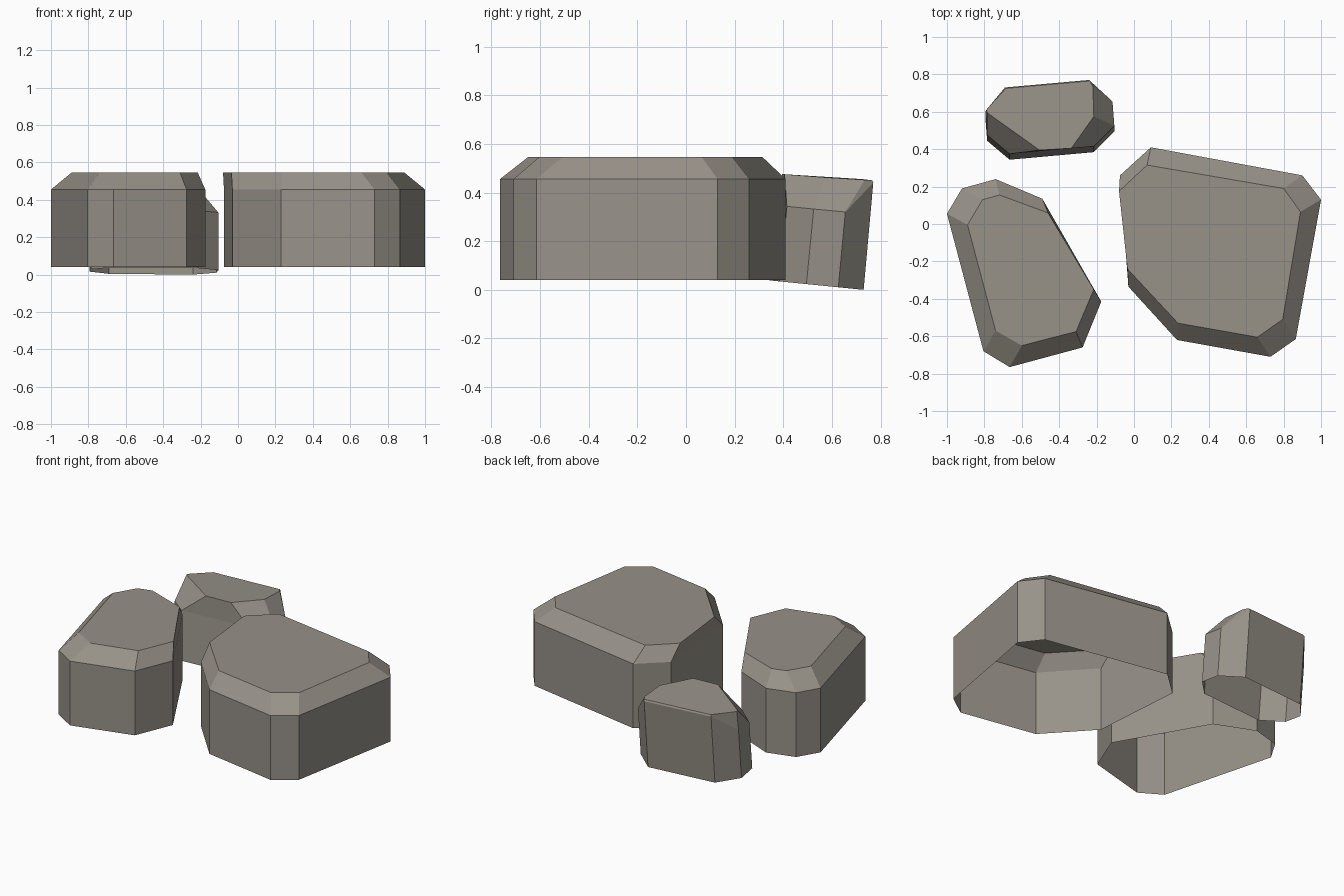
import bpy

# one warm grey stone colour for all rocks
stone = bpy.data.materials.new("warm_grey_stone")
stone.diffuse_color = (0.31, 0.287, 0.25, 1.0)


def make_rock(name, rings):
    """Loft clockwise rings from bottom to top; cap the top, leave the base open."""
    n = len(rings[0])
    verts = [p for ring in rings for p in ring]
    faces = []
    for r in range(len(rings) - 1):
        lo, up = r * n, (r + 1) * n
        for i in range(n):
            j = (i + 1) % n
            faces.append((lo + j, lo + i, up + i, up + j))
    top = (len(rings) - 1) * n
    faces.append(tuple(top + i for i in reversed(range(n))))
    mesh = bpy.data.meshes.new(name)
    mesh.from_pydata(verts, [], faces)
    mesh.materials.append(stone)
    mesh.update()
    obj = bpy.data.objects.new(name, mesh)
    bpy.context.collection.objects.link(obj)
    return obj


def at(points, z):
    return [(x, y, z) for x, y in points]


BASE, SHOULDER, TOP = 0.04, 0.455, 0.545

# big rock on the right: upright wall and bevelled top
outer = [(-0.075, 0.26), (0.09, 0.41), (0.90, 0.26), (1.0, 0.13),
         (0.865, -0.615), (0.73, -0.71), (0.23, -0.62), (-0.03, -0.335)]
inner = [(-0.08, 0.175), (0.07, 0.315), (0.80, 0.19), (0.89, 0.065),
         (0.795, -0.51), (0.66, -0.605), (0.235, -0.53), (-0.035, -0.24)]
make_rock("large_rock", [at(outer, BASE), at(outer, SHOULDER), at(inner, TOP)])

# long rock on the left
outer = [(-1.0, 0.055), (-0.92, 0.19), (-0.74, 0.24), (-0.49, 0.135),
         (-0.175, -0.415), (-0.275, -0.66), (-0.665, -0.765), (-0.805, -0.68)]
inner = [(-0.89, -0.005), (-0.81, 0.13), (-0.72, 0.155), (-0.46, 0.06),
         (-0.215, -0.35), (-0.31, -0.575), (-0.60, -0.65), (-0.74, -0.57)]
make_rock("medium_rock", [at(outer, BASE), at(outer, SHOULDER), at(inner, TOP)])

# small rock at the back, leaning slightly backwards, uneven bevel
shoulder = [(-0.69, 0.73, 0.445), (-0.24, 0.77, 0.44), (-0.115, 0.655, 0.32),
            (-0.105, 0.525, 0.332), (-0.215, 0.415, 0.343), (-0.665, 0.375, 0.347),
            (-0.785, 0.475, 0.338), (-0.795, 0.60, 0.34)]
top = [(-0.685, 0.725, 0.455), (-0.235, 0.765, 0.45), (-0.22, 0.735, 0.452),
       (-0.215, 0.575, 0.462), (-0.335, 0.405, 0.475), (-0.505, 0.395, 0.476),
       (-0.785, 0.595, 0.461), (-0.79, 0.61, 0.46)]
foot = []
for x, y, z in shoulder:
    fy = y - 0.09 * z
    foot.append((x, fy, max(0.0, (0.73 - fy) * 0.1)))
make_rock("small_rock", [foot, shoulder, top])
